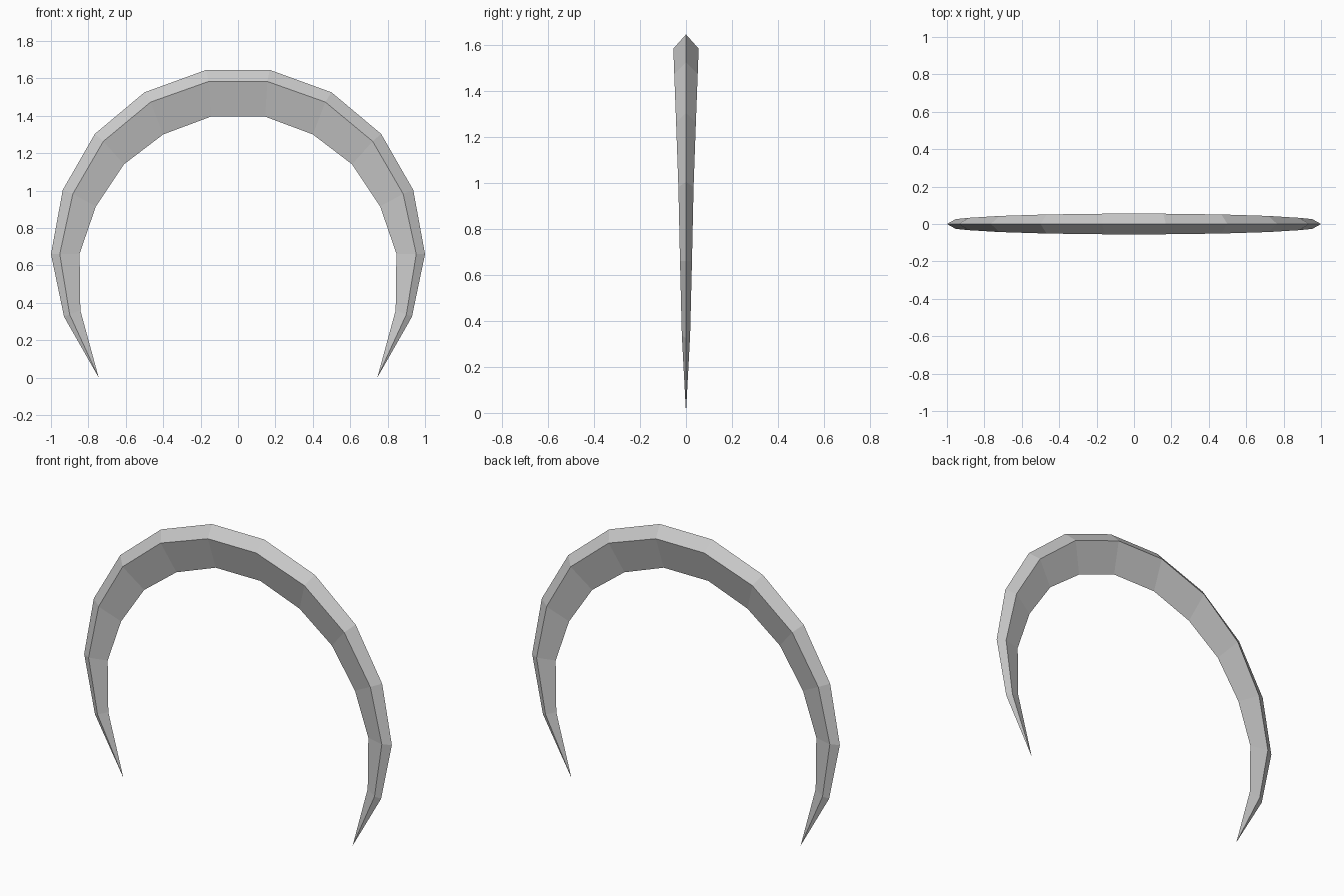
import bpy
import bmesh

if "Cube" in bpy.data.objects:
    bpy.data.objects.remove(bpy.data.objects["Cube"], do_unlink=True)

grey = bpy.data.materials.new("pale_grey")
grey.use_nodes = True
colour = (0.6, 0.6, 0.6, 1)
grey.diffuse_color = colour
grey.node_tree.nodes["Principled BSDF"].inputs["Base Color"].default_value = colour

# Stations from crown to tip: outer ridge (x, z), shoulder (x, z), inner edge (x, z), half thickness
STATIONS = [
    ((0.17, 1.645), (0.157, 1.583), (0.145, 1.395), 0.055),
    ((0.50, 1.525), (0.467, 1.473), (0.40, 1.30), 0.051),
    ((0.765, 1.303), (0.72, 1.263), (0.61, 1.14), 0.043),
    ((0.937, 1.003), (0.883, 0.982), (0.76, 0.915), 0.033),
    ((1.0, 0.66), (0.953, 0.66), (0.847, 0.662), 0.026),
    ((0.93, 0.325), (0.90, 0.337), (0.843, 0.36), 0.018),
]
TIP = (0.745, 0.0)

bm = bmesh.new()


def ring(station, side):
    """Kite-shaped cross-section of the crescent on one side."""
    outer, shoulder, inner, t = station
    points = ((outer, 0), (shoulder, -t), (inner, 0), (shoulder, t))
    return [bm.verts.new((side * p[0], y, p[1])) for p, y in points]


# Loft the kite sections from one end of the arch to the other
rings = [ring(s, -1) for s in reversed(STATIONS)] + [ring(s, 1) for s in STATIONS]
for a, b in zip(rings, rings[1:]):
    for i in range(4):
        j = (i + 1) % 4
        bm.faces.new((a[i], a[j], b[j], b[i]))

# Close both ends to sharp points
for end, side in ((rings[0], -1), (rings[-1], 1)):
    point = bm.verts.new((side * TIP[0], 0, TIP[1]))
    for i in range(4):
        bm.faces.new((end[i], end[(i + 1) % 4], point))

bmesh.ops.recalc_face_normals(bm, faces=bm.faces)
mesh = bpy.data.meshes.new("crescent_blade")
bm.to_mesh(mesh)
bm.free()
mesh.materials.append(grey)
blade = bpy.data.objects.new("crescent_blade", mesh)
bpy.context.collection.objects.link(blade)
